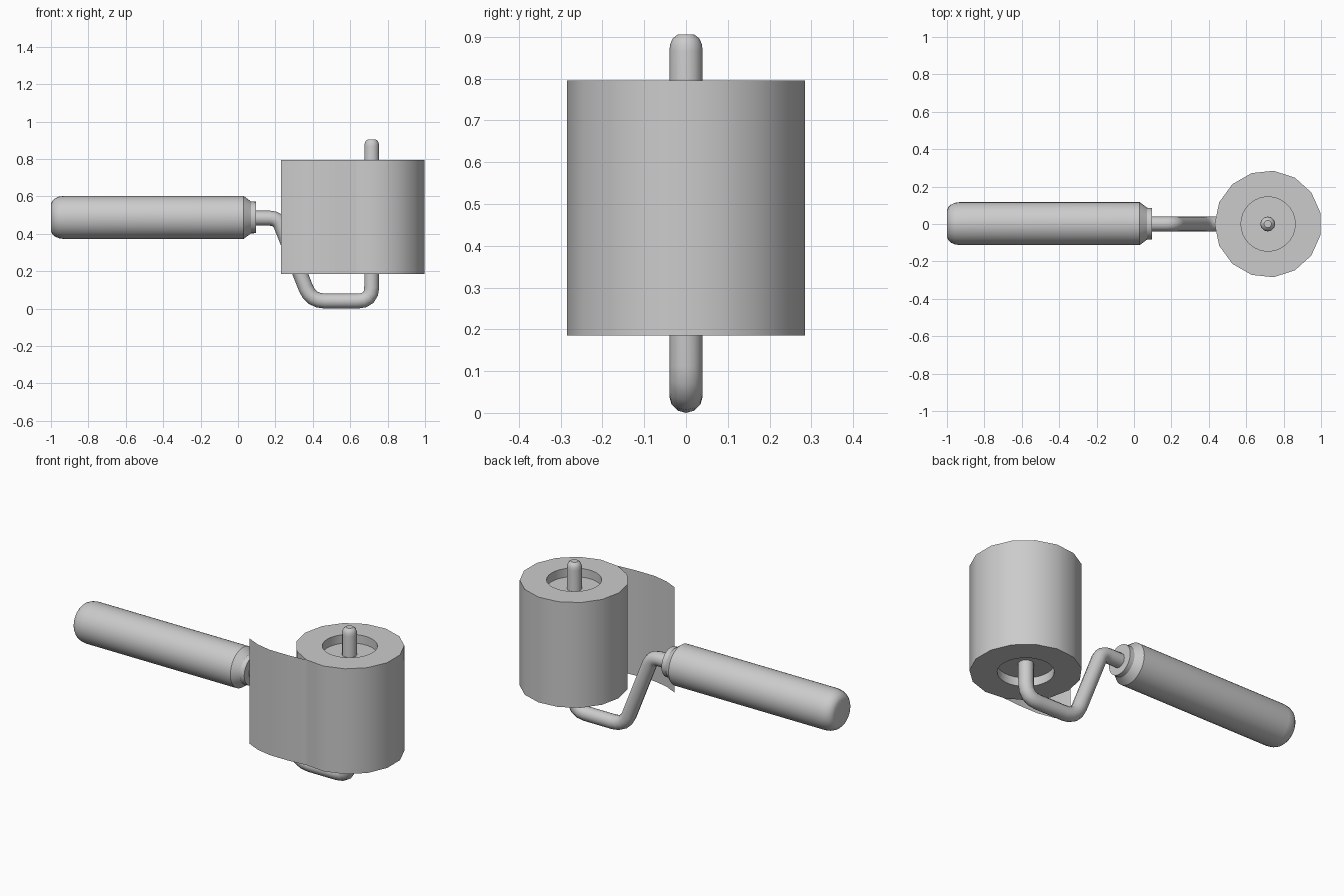
import bpy, bmesh
from math import sin, cos, pi, radians
from mathutils import Matrix, Vector

if "Cube" in bpy.data.objects:
    bpy.data.objects.remove(bpy.data.objects["Cube"])


def make_object(name, bm, angle=40, fix_normals=True):
    if fix_normals:
        bmesh.ops.recalc_face_normals(bm, faces=bm.faces)
    mesh = bpy.data.meshes.new(name)
    bm.to_mesh(mesh)
    bm.free()
    ob = bpy.data.objects.new(name, mesh)
    bpy.context.collection.objects.link(ob)
    smooth(ob, angle)
    return ob


def smooth(ob, angle):
    bpy.ops.object.select_all(action='DESELECT')
    bpy.context.view_layer.objects.active = ob
    ob.select_set(True)
    bpy.ops.object.shade_smooth_by_angle(angle=radians(angle))


def lathe(name, profile, sides, matrix, angle=40):
    """Rings of (radius, height) joined together and capped at both ends."""
    bm = bmesh.new()
    rings = []
    for item in profile:
        r, z, n, start = (item + (sides, 0))[:4]
        rings.append([bm.verts.new(matrix @ Vector((r * cos(2 * pi * i / sides + start),
                                                    r * sin(2 * pi * i / sides + start), z)))
                      for i in range(sides)])
    for a, b in zip(rings, rings[1:]):
        for i in range(sides):
            j = (i + 1) % sides
            bm.faces.new((a[i], a[j], b[j], b[i]))
    bm.faces.new(rings[0])
    bm.faces.new(rings[-1])
    return make_object(name, bm, angle)


def fillet(corners, radius, steps=4):
    """Round the inner corners of a path with short quadratic arcs."""
    pts = [Vector(corners[0])]
    for a, b, c, r in zip(corners, corners[1:], corners[2:], radius):
        a, b, c = Vector(a), Vector(b), Vector(c)
        p, q = b + (a - b).normalized() * r, b + (c - b).normalized() * r
        for k in range(steps + 1):
            t = k / steps
            pts.append(p * (1 - t) ** 2 + b * 2 * t * (1 - t) + q * t * t)
    return pts + [Vector(corners[-1])]


# Handle: rounded butt, long grip, tapered nose and collar
along_x = Matrix.Translation((0, 0.002, 0.487)) @ Matrix.Rotation(pi / 2, 4, 'Y')
handle = [(0.07, -1.0), (0.087, -0.994), (0.101, -0.98), (0.111, -0.958), (0.115, -0.93),
          (0.115, 0.03), (0.085, 0.07), (0.084, 0.097)]
lathe("handle", handle, 32, along_x, 30)

# Bent wire arm ending in the upright spindle
corners = [(0.07, 0, 0.483), (0.215, 0, 0.483), (0.39, 0, 0.04), (0.715, 0, 0.04), (0.715, 0, 0.865)]
path = [(p, 1.0) for p in fillet(corners, (0.045, 0.075, 0.075))]
path += [(Vector((0.715, 0, z)), r) for z, r in ((0.882, 0.95), (0.896, 0.8), (0.905, 0.5))]
curve = bpy.data.curves.new("wire_arm", 'CURVE')
curve.dimensions = '3D'
curve.bevel_depth = 0.04
curve.bevel_resolution = 4
curve.use_fill_caps = True
spline = curve.splines.new('POLY')
spline.points.add(len(path) - 1)
for pt, (co, r) in zip(spline.points, path):
    pt.co = (*co, 1)
    pt.radius = r
arm = bpy.data.objects.new("wire_arm", curve)
bpy.context.collection.objects.link(arm)
bpy.context.view_layer.objects.active = arm
arm.select_set(True)
bpy.ops.object.convert(target='MESH')
smooth(bpy.context.view_layer.objects.active, 50)

# Sticky roll: 15-sided outer wall with a ring at each end
SIDES, CORE, R_OUT, R_IN, CX = 15, 30, 0.286, 0.145, 0.717
bm = bmesh.new()


def circle(n, r, z, start):
    return [bm.verts.new((CX + r * cos(start + 2 * pi * i / n), r * sin(start + 2 * pi * i / n), z))
            for i in range(n)]


def wall(a, b):
    for i in range(len(a)):
        j = (i + 1) % len(a)
        bm.faces.new((a[i], a[j], b[j], b[i]))


outer, floors = [], []
for rim, floor in ((0.185, 0.235), (0.795, 0.745)):
    o = circle(SIDES, R_OUT, rim, radians(12))
    h = circle(CORE, R_IN, rim, radians(12))
    f = circle(CORE, R_IN, floor, radians(12))
    for i in range(SIDES):
        k = (i + 1) % SIDES
        bm.faces.new((o[i], o[k], h[2 * k], h[2 * i + 1], h[2 * i]))
    wall(h, f)
    bm.faces.new(f)
    outer.append(o)
wall(*outer)
make_object("sticky_roll", bm, 40)

# Loose end of the sheet peeling off the roll
bm = bmesh.new()
sheet = [(0.23, -0.225), (0.31, -0.262), (0.40, -0.281), (0.52, -0.281), (0.63, -0.273)]
rows = [[bm.verts.new((x, y, z)) for z in (0.185, 0.795)] for x, y in sheet]
for a, b in zip(rows, rows[1:]):
    bm.faces.new((a[0], b[0], b[1], a[1]))
make_object("loose_sheet", bm, 40, False)
